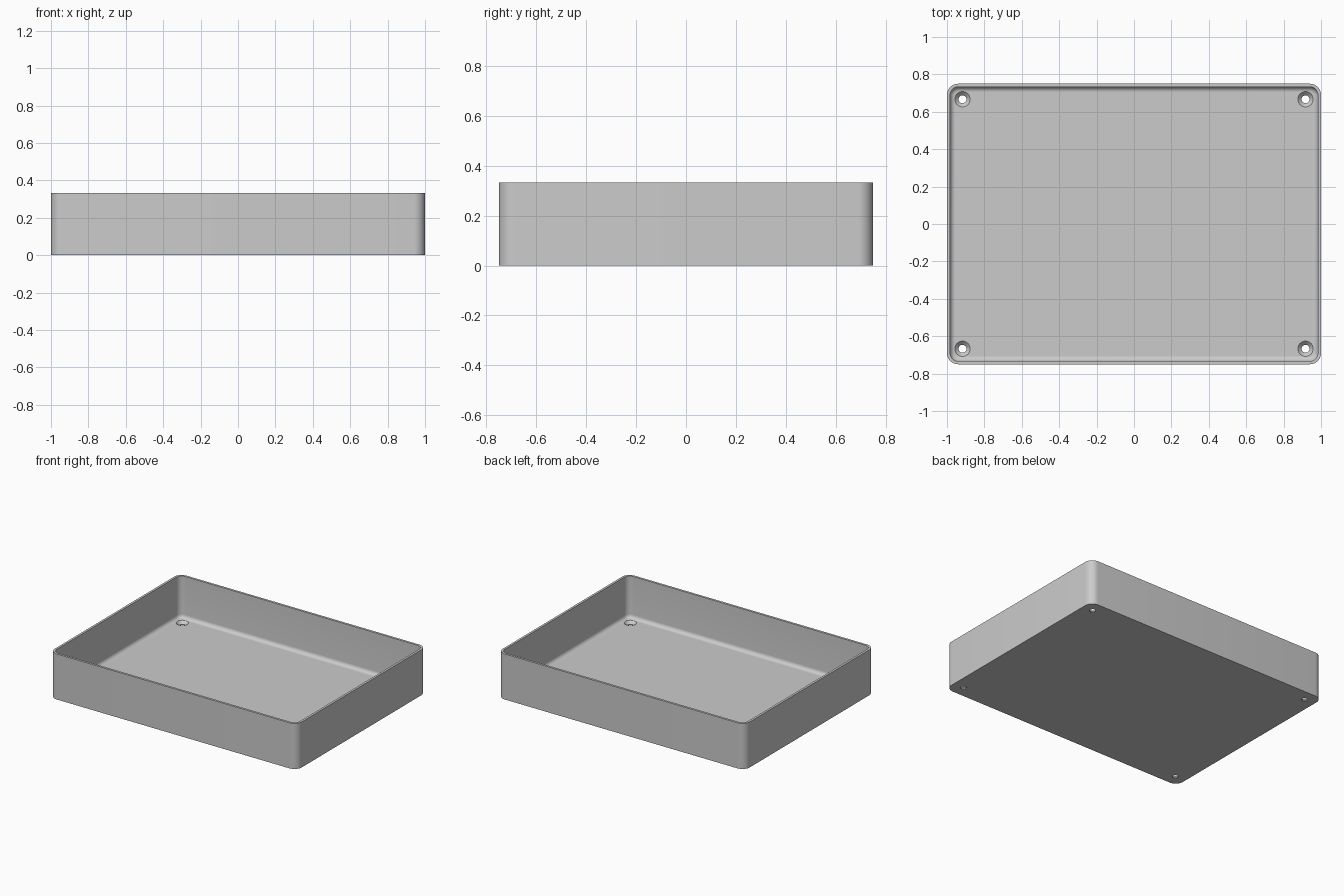
import bpy, bmesh, math

cube = bpy.data.objects.get("Cube")
if cube:
    bpy.data.objects.remove(cube, do_unlink=True)

HALF_X, HALF_Y, HEIGHT = 1.0, 0.75, 0.333
CORNER, WALL, FLOOR, FILLET = 0.06, 0.0167, 0.026, 0.028
HOLE_X, HOLE_Y, HOLE_R, HEAD_R = 0.917, 0.667, 0.021, 0.041

grey = bpy.data.materials.new("plain grey")
grey.use_nodes = True
colour = (0.6, 0.6, 0.6, 1)
grey.diffuse_color = colour
grey.node_tree.nodes["Principled BSDF"].inputs["Base Color"].default_value = colour


def rounded_ring(bm, inset, z, steps=10):
    """Rounded rectangle, moved inward from the outer wall."""
    r = CORNER - inset
    ring = []
    for quarter, (sx, sy) in enumerate([(1, 1), (-1, 1), (-1, -1), (1, -1)]):
        for i in range(steps + 1):
            a = (quarter + i / steps) * math.pi / 2
            ring.append(bm.verts.new((sx * (HALF_X - CORNER) + r * math.cos(a),
                                      sy * (HALF_Y - CORNER) + r * math.sin(a), z)))
    return ring


def circle_ring(bm, x, y, r, z, count=32):
    return [bm.verts.new((x + r * math.cos(math.tau * i / count),
                          y + r * math.sin(math.tau * i / count), z))
            for i in range(count)]


def loft(bm, rings):
    """Join the rings in order and cap both ends."""
    for a, b in zip(rings, rings[1:]):
        n = len(a)
        for i in range(n):
            j = (i + 1) % n
            bm.faces.new((a[i], a[j], b[j], b[i]))
    bm.faces.new(rings[0])
    bm.faces.new(rings[-1])


def finish(bm, name):
    bmesh.ops.recalc_face_normals(bm, faces=bm.faces[:])
    mesh = bpy.data.meshes.new(name)
    bm.to_mesh(mesh)
    bm.free()
    mesh.materials.append(grey)
    obj = bpy.data.objects.new(name, mesh)
    bpy.context.collection.objects.link(obj)
    return obj


# Tray: outer wall, rim, inner wall, fillet, floor
bm = bmesh.new()
profile = [(0, 0), (0, HEIGHT), (WALL, HEIGHT)]
for i in range(9):
    a = i / 8 * math.pi / 2
    profile.append((WALL + FILLET * (1 - math.cos(a)),
                    FLOOR + FILLET * (1 - math.sin(a))))
loft(bm, [rounded_ring(bm, inset, z) for inset, z in profile])
tray = finish(bm, "tray")

# Countersunk screw holes in the four corners
bm = bmesh.new()
for sx in (-1, 1):
    for sy in (-1, 1):
        cone_bottom = FLOOR - (HEAD_R - HOLE_R)
        loft(bm, [circle_ring(bm, sx * HOLE_X, sy * HOLE_Y, r, z) for r, z in
                  [(HOLE_R, -0.05), (HOLE_R, cone_bottom),
                   (HEAD_R, FLOOR), (HEAD_R, FLOOR + 0.05)]])
cutter = finish(bm, "screw_hole_cutter")
cutter.hide_render = True

cut = tray.modifiers.new("screw holes", 'BOOLEAN')
cut.operation = 'DIFFERENCE'
cut.solver = 'EXACT'
cut.object = cutter
bpy.ops.object.select_all(action='DESELECT')
bpy.context.view_layer.objects.active = tray
tray.select_set(True)
bpy.ops.object.modifier_apply(modifier=cut.name)
bpy.data.objects.remove(cutter, do_unlink=True)
bpy.ops.object.shade_smooth_by_angle(angle=math.radians(30))
